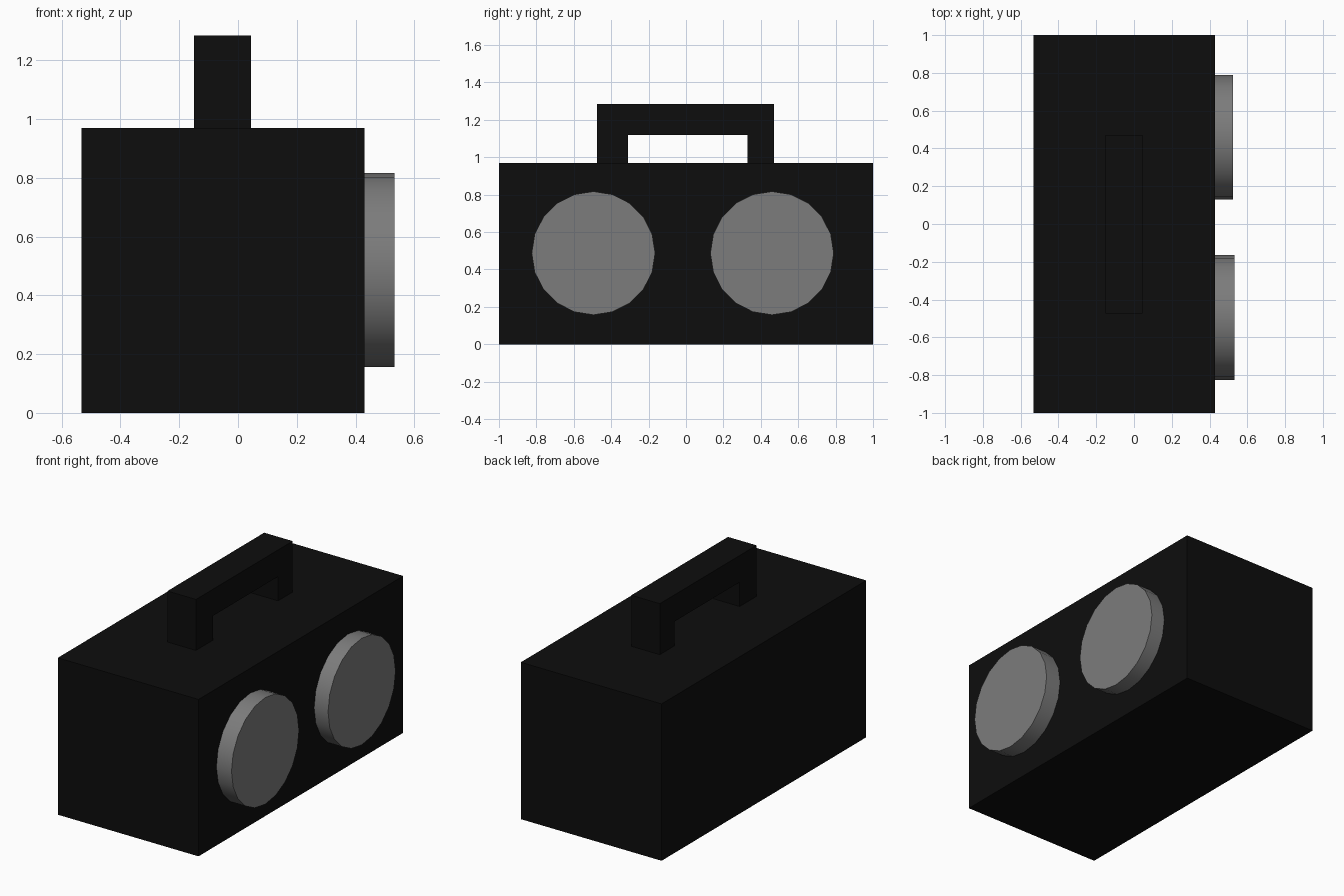
import bpy, bmesh
from math import radians

if "Cube" in bpy.data.objects:
    bpy.data.objects.remove(bpy.data.objects["Cube"])


def material(name, value):
    mat = bpy.data.materials.new(name)
    mat.diffuse_color = (value, value, value, 1)
    mat.use_nodes = True
    mat.node_tree.nodes["Principled BSDF"].inputs["Base Color"].default_value = mat.diffuse_color
    return mat


black = material("black_plastic", 0.004)
grey = material("speaker_grey", 0.2)


def extrude_profile(name, profile, x0, x1, mat):
    """Solid from a (y, z) outline swept along x."""
    bm = bmesh.new()
    face = bm.faces.new([bm.verts.new((x0, y, z)) for y, z in profile])
    swept = bmesh.ops.extrude_face_region(bm, geom=[face], use_keep_orig=True)["geom"]
    bmesh.ops.translate(bm, vec=(x1 - x0, 0, 0),
                        verts=[g for g in swept if isinstance(g, bmesh.types.BMVert)])
    bmesh.ops.recalc_face_normals(bm, faces=bm.faces)
    mesh = bpy.data.meshes.new(name)
    bm.to_mesh(mesh)
    bm.free()
    mesh.materials.append(mat)
    obj = bpy.data.objects.new(name, mesh)
    bpy.context.collection.objects.link(obj)


def speaker(name, y, x_front):
    x_back = 0.41
    bpy.ops.mesh.primitive_cylinder_add(
        vertices=20, radius=0.33, depth=x_front - x_back,
        location=((x_front + x_back) / 2, y, 0.487), rotation=(0, radians(90), 0))
    obj = bpy.context.object
    obj.name = name
    obj.data.materials.append(grey)
    bpy.ops.object.shade_smooth_by_angle(angle=radians(30))


# Box body
extrude_profile("body", [(-1, 0), (1, 0), (1, 0.97), (-1, 0.97)], -0.533, 0.43, black)

# Carrying handle, an upside-down U
extrude_profile("handle", [(-0.475, 0.96), (-0.475, 1.285), (0.47, 1.285), (0.47, 0.96),
                           (0.328, 0.96), (0.328, 1.12), (-0.31, 1.12), (-0.31, 0.96)],
                -0.15, 0.045, black)

# Round speakers on the +x face
speaker("speaker_left", -0.495, 0.533)
speaker("speaker_right", 0.46, 0.525)
